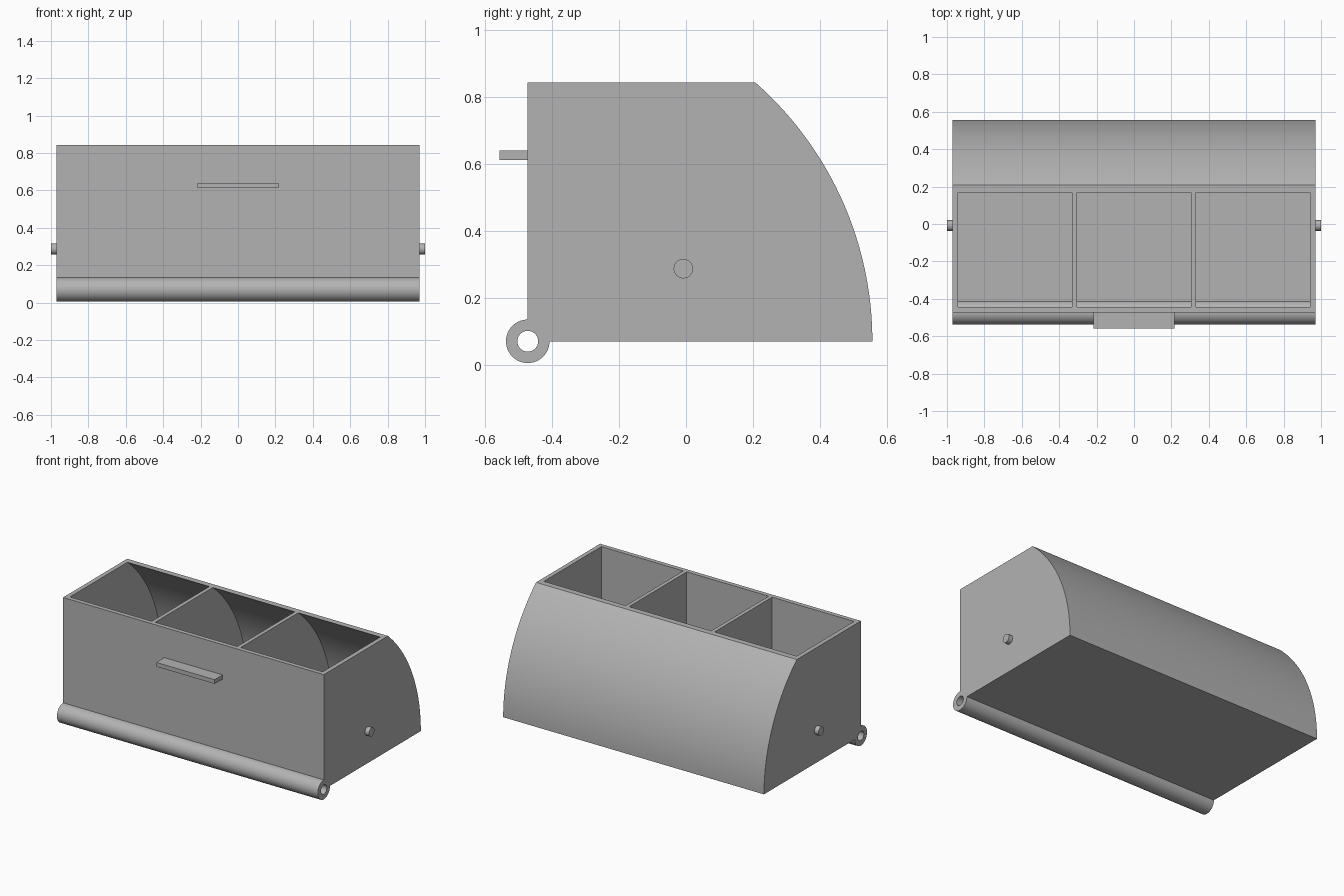
import bpy
import bmesh
from math import sin, cos, asin, radians, sqrt

old = bpy.data.objects.get("Cube")
if old:
    bpy.data.objects.remove(old, do_unlink=True)

# Main dimensions
HALF, TOP, FLOOR = 0.97, 0.843, 0.10
HY, HZ = -0.473, 0.07            # hinge axis, also centre of the curved back
R_BACK, R_HINGE, R_HOLE, WALL = 1.03, 0.065, 0.031, 0.03

grey = bpy.data.materials.new("plain grey")
grey.use_nodes = True
colour = (0.45, 0.45, 0.45, 1)
grey.diffuse_color = colour
grey.node_tree.nodes["Principled BSDF"].inputs["Base Color"].default_value = colour


def arc(radius, start, end, steps, cy=HY, cz=HZ):
    """Points on an arc in the YZ plane, angles in radians."""
    angles = [start + (end - start) * i / steps for i in range(steps + 1)]
    return [(cy + radius * cos(a), cz + radius * sin(a)) for a in angles]


def extrude(name, profile, x0, x1):
    """Solid made by sweeping a YZ profile from x0 to x1."""
    bm = bmesh.new()
    face = bm.faces.new([bm.verts.new((x0, y, z)) for y, z in profile])
    new = bmesh.ops.extrude_face_region(bm, geom=[face])["geom"]
    moved = [v for v in new if isinstance(v, bmesh.types.BMVert)]
    bmesh.ops.translate(bm, verts=moved, vec=(x1 - x0, 0, 0))
    bmesh.ops.recalc_face_normals(bm, faces=bm.faces)
    mesh = bpy.data.meshes.new(name)
    bm.to_mesh(mesh)
    bm.free()
    mesh.materials.append(grey)
    obj = bpy.data.objects.new(name, mesh)
    bpy.context.collection.objects.link(obj)
    return obj


def activate(obj):
    bpy.ops.object.select_all(action="DESELECT")
    obj.select_set(True)
    bpy.context.view_layer.objects.active = obj


def smooth(obj):
    activate(obj)
    bpy.ops.object.shade_smooth_by_angle(angle=radians(30))


def cut(obj, cutter):
    cutter.hide_render = True
    mod = obj.modifiers.new("cut", "BOOLEAN")
    mod.operation, mod.solver, mod.object = "DIFFERENCE", "EXACT", cutter
    activate(obj)
    bpy.ops.object.modifier_apply(modifier=mod.name)
    bpy.data.objects.remove(cutter, do_unlink=True)


# Bin body: flat front, curved back, hinge barrel along the lower front edge
back = arc(R_BACK, asin((TOP - HZ) / R_BACK), 0, 40)
barrel = arc(R_HINGE, 0, radians(-270), 48)
body = extrude("bin_body", [(HY, TOP)] + back + barrel, -HALF, HALF)

# Three compartments, with the barrel rounding into the floor's front corner
r_in = R_BACK - WALL + 0.004
inner_back = arc(r_in, asin((TOP - HZ) / r_in), asin((FLOOR - HZ) / r_in), 36)
a_floor = asin((FLOOR - HZ) / R_HINGE)
a_wall = asin(sqrt(R_HINGE ** 2 - WALL ** 2) / R_HINGE)
bump = arc(R_HINGE, a_floor, a_wall, 8)
pocket = [(HY + WALL, 1), (inner_back[0][0], 1)] + inner_back + bump
width = (2 * HALF - 2 * WALL - 2 * 0.026) / 3
for i in range(3):
    x = -HALF + WALL + i * (width + 0.026)
    cut(body, extrude("compartment_cutter", pocket, x, x + width))

# Hinge bore
bore = arc(R_HOLE, 0, radians(352.5), 47)
cut(body, extrude("bore_cutter", bore, -1.1, 1.1))
smooth(body)

# Pull handle on the front
extrude("handle", [(-0.558, 0.612), (HY, 0.612), (HY, 0.64), (-0.558, 0.64)],
        -0.217, 0.217)

# Side pivot pins
pin = arc(0.029, 0, radians(348.75), 31, -0.008, 0.287)
for side, name in ((1, "left_pin"), (-1, "right_pin")):
    smooth(extrude(name, pin, side * HALF, side))
